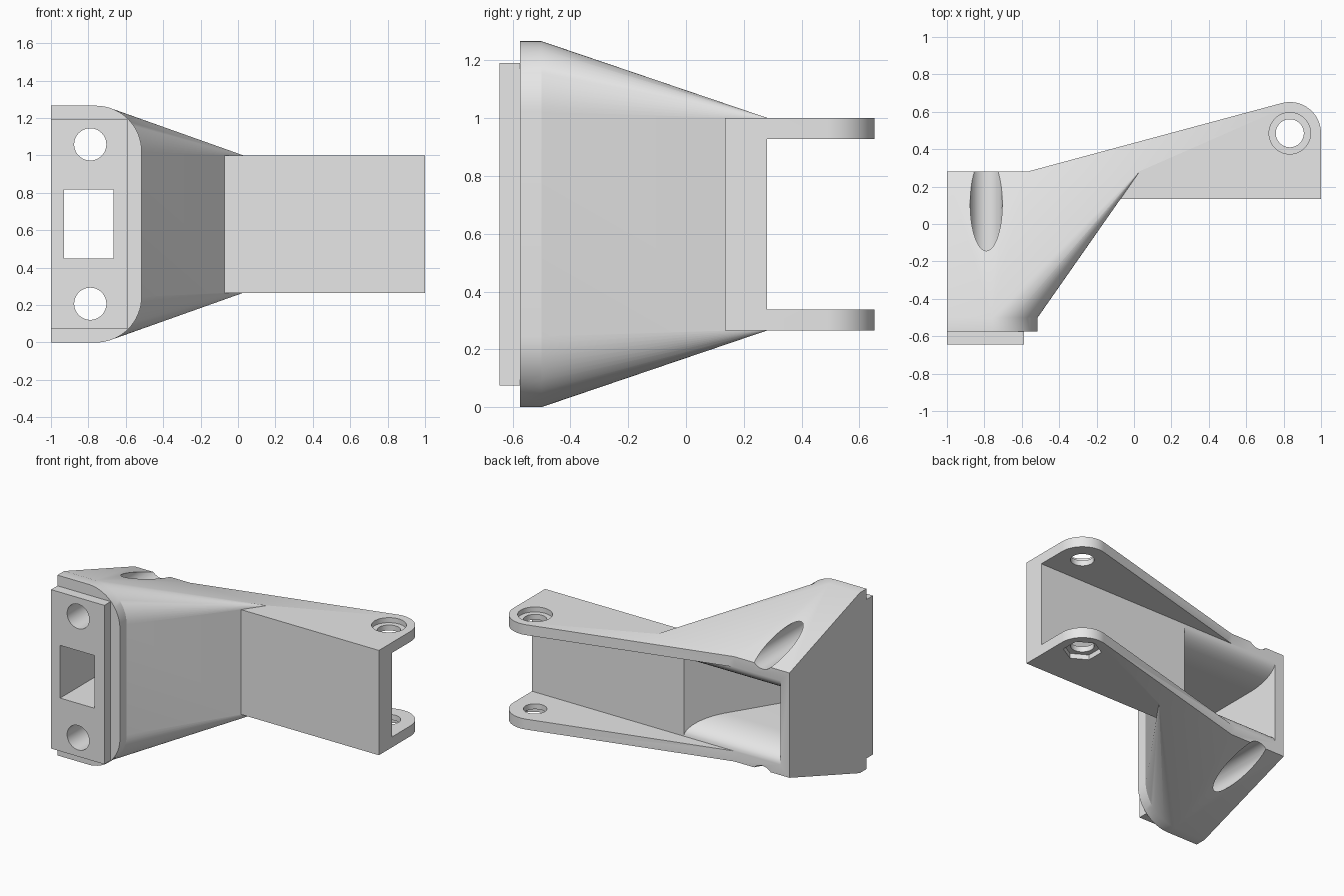
import bpy, bmesh
from math import sin, cos, pi, radians, sqrt
from mathutils import Matrix

cube = bpy.data.objects.get("Cube")
if cube:
    bpy.data.objects.remove(cube, do_unlink=True)

grey = bpy.data.materials.new("light_grey")
grey.use_nodes = True
grey.diffuse_color = (0.8, 0.8, 0.8, 1)
grey.node_tree.nodes["Principled BSDF"].inputs["Base Color"].default_value = (0.8, 0.8, 0.8, 1)

MID = 0.633          # mirror height
BACK = 0.28          # rear face of the body
HINGE = (0.833, 0.485)


def finish(name, bm):
    bmesh.ops.recalc_face_normals(bm, faces=bm.faces)
    mesh = bpy.data.meshes.new(name)
    bm.to_mesh(mesh)
    bm.free()
    mesh.materials.append(grey)
    ob = bpy.data.objects.new(name, mesh)
    bpy.context.collection.objects.link(ob)
    return ob


def loft(name, sections):
    """Skin a list of closed sections with equal point counts."""
    bm = bmesh.new()
    rings = [[bm.verts.new(p) for p in s] for s in sections]
    for a, b in zip(rings, rings[1:]):
        for i in range(len(a)):
            j = (i + 1) % len(a)
            bm.faces.new((a[i], a[j], b[j], b[i]))
    bm.faces.new(rings[0])
    bm.faces.new(rings[-1])
    return finish(name, bm)


def box(name, x, y, z):
    return loft(name, [[(x[0], y[0], h), (x[1], y[0], h), (x[1], y[1], h), (x[0], y[1], h)] for h in z])


def rod(name, radius, centre, length, axis="Z", sides=48):
    bm = bmesh.new()
    bmesh.ops.create_cone(bm, cap_ends=True, segments=sides, radius1=radius, radius2=radius, depth=length)
    turn = Matrix.Rotation(pi / 2, 4, "X") if axis == "Y" else Matrix()
    bm.transform(Matrix.Translation(centre) @ turn)
    return finish(name, bm)


def combine(target, other, operation):
    mod = target.modifiers.new(operation.lower(), "BOOLEAN")
    mod.operation, mod.solver, mod.object = operation, "EXACT", other
    bpy.context.view_layer.objects.active = target
    bpy.ops.object.modifier_apply(modifier=mod.name)
    bpy.data.objects.remove(other, do_unlink=True)


def body_section(y, right, half, r, steps=16):
    """Flat on the left, rounded corners on the right."""
    arc = [(right - r + r * cos(a), half - r + r * sin(a))
           for a in (pi / 2 * i / steps for i in range(steps + 1))]
    upper = [(x, y, MID + h) for x, h in arc] + [(-1, y, MID + half)]
    lower = [(x, y, 2 * MID - z) for x, y, z in reversed(upper)]
    return upper + lower


# Tapered body with a rounded front flange
bracket = loft("bracket", [body_section(-0.575, -0.515, MID, 0.245),
                           body_section(-0.5, -0.515, MID, 0.245),
                           body_section(BACK, 0.03, 0.368, 0.004)])

# Mounting plate on the front
combine(bracket, box("mounting_plate", (-1, -0.587), (-0.645, -0.57), (0.075, 1.191)), "UNION")

# Arm outline with a rounded hinge end
outline = [(-0.57, BACK), (-0.18, 0.135), (1, 0.135)]
outline += [(HINGE[0] + 0.167 * cos(a), HINGE[1] + 0.167 * sin(a))
            for a in (radians(105) * i / 20 for i in range(21))]
arm = loft("arm", [[(x, y, z) for x, y in outline] for z in (MID - 0.368, MID + 0.368)])
combine(bracket, arm, "UNION")

# Pocket that leaves the web and two hinge ears
combine(bracket, box("pocket", (-0.7, 1.2), (BACK, 0.8), (MID - 0.295, MID + 0.295)), "DIFFERENCE")

# Cavity: straight window in front, flaring to the rear opening
cavity = []
for y in [-0.7, -0.5, 0.04] + [0.04 + 0.24 * sin(pi / 2 * i / 10) for i in range(1, 11)] + [0.31]:
    s = min(1, max(0, (y + 0.5) / 0.78))
    t = min(1, max(0, (y - 0.04) / 0.24))
    right = -0.665 + 0.485 * s
    half = 0.185 + 0.11 * (1 - sqrt(1 - t * t))
    cavity.append([(-0.93, y, MID - half), (right, y, MID - half),
                   (right, y, MID + half), (-0.93, y, MID + half)])
combine(bracket, loft("cavity", cavity), "DIFFERENCE")

# Bolt holes running front to back
for side in (-1, 1):
    combine(bracket, rod("bolt_hole", 0.086, (-0.79, 0, MID + side * 0.426), 3, "Y"), "DIFFERENCE")

# Hinge pin hole, round recess above and hexagonal recess below
combine(bracket, rod("pin_hole", 0.075, (*HINGE, MID), 2), "DIFFERENCE")
combine(bracket, rod("round_recess", 0.111, (*HINGE, MID + 0.368), 0.07), "DIFFERENCE")
combine(bracket, rod("hex_recess", 0.122, (*HINGE, MID - 0.368), 0.07, sides=6), "DIFFERENCE")

# Smooth the curves, keep the edges sharp
for ob in bpy.context.selected_objects:
    ob.select_set(False)
bracket.select_set(True)
bpy.context.view_layer.objects.active = bracket
bpy.ops.object.shade_smooth_by_angle(angle=radians(25))
